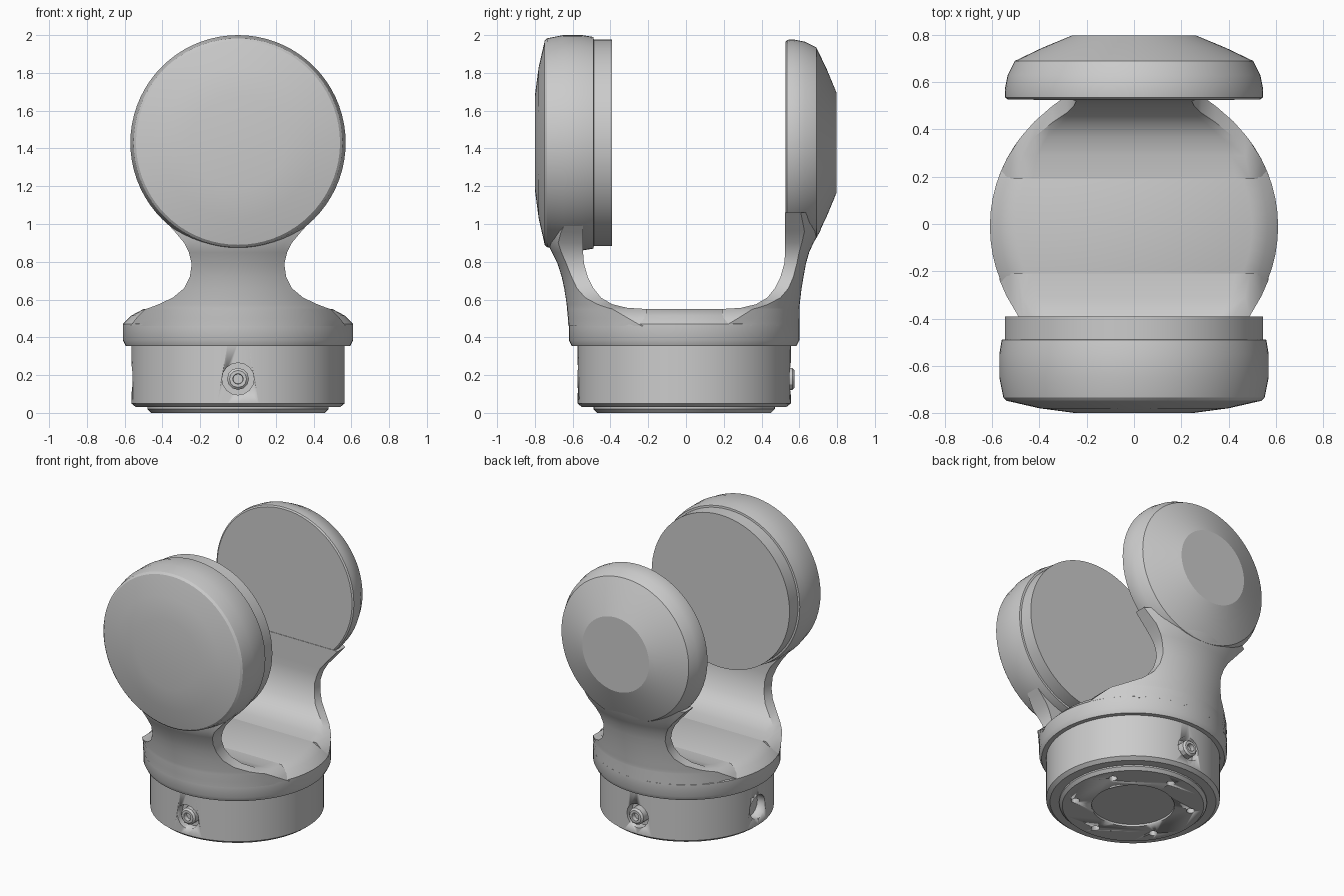
import bpy, bmesh, math
from mathutils import Matrix

if "Cube" in bpy.data.objects:
    bpy.data.objects.remove(bpy.data.objects["Cube"])

CY = -0.01      # base axis offset in y
HEAD_Z = 1.43   # height of the round heads


def finish(name, bm, angle=30):
    bmesh.ops.recalc_face_normals(bm, faces=bm.faces)
    me = bpy.data.meshes.new(name)
    bm.to_mesh(me)
    bm.free()
    ob = bpy.data.objects.new(name, me)
    bpy.context.collection.objects.link(ob)
    bpy.ops.object.select_all(action='DESELECT')
    ob.select_set(True)
    bpy.context.view_layer.objects.active = ob
    bpy.ops.object.shade_smooth_by_angle(angle=math.radians(angle))
    return ob


def lathe(name, profile, matrix, seg=64, angle=30):
    """Spin (radius, height) points round local z, capping both ends."""
    bm = bmesh.new()
    rings = [[bm.verts.new((r * math.cos(2 * math.pi * k / seg),
                            r * math.sin(2 * math.pi * k / seg), h))
              for k in range(seg)] for r, h in profile]
    for a, b in zip(rings, rings[1:]):
        for k in range(seg):
            j = (k + 1) % seg
            bm.faces.new((a[k], a[j], b[j], b[k]))
    bm.faces.new(rings[0])
    bm.faces.new(rings[-1])
    bm.transform(matrix)
    return finish(name, bm, angle)


def arm(name, side, sections, n=16):
    """Loft an arm: each section is (z, half width, inner y, outer y)."""
    bm = bmesh.new()
    rings = []
    for z, w, inner, outer in sections:
        xs = [w * (2 * k / n - 1) for k in range(n + 1)]
        out = [(x, max(math.sqrt(outer ** 2 - x * x), inner + 0.004)) for x in xs]
        pts = out + [(x, inner) for x in reversed(xs)]
        rings.append([bm.verts.new((x, side * y + CY, z)) for x, y in pts])
    for a, b in zip(rings, rings[1:]):
        for k in range(len(a)):
            j = (k + 1) % len(a)
            bm.faces.new((a[k], a[j], b[j], b[k]))
    bm.faces.new(rings[0])
    bm.faces.new(rings[-1])
    return finish(name, bm, 35)


base_at = Matrix.Translation((0, CY, 0))
# local z points along -y for the front head, +y for the back head
front_at = Matrix.Translation((0, 0, HEAD_Z)) @ Matrix.Rotation(math.radians(90), 4, 'X')
back_at = Matrix.Translation((0, 0, HEAD_Z)) @ Matrix.Rotation(math.radians(-90), 4, 'X')

# Base drum and collar
drum = lathe("base_drum", [(0.46, 0), (0.48, 0.02), (0.48, 0.03), (0.54, 0.03),
                           (0.565, 0.05), (0.565, 0.37)], base_at)
lathe("collar", [(0.55, 0.355), (0.595, 0.355), (0.61, 0.385), (0.61, 0.47),
                 (0.565, 0.515), (0.5, 0.55)], base_at)

# Fork arms: waisted necks with a filleted inner wall
neck = [(0.46, 0.57, 0.15), (0.50, 0.54, 0.2), (0.55, 0.49, 0.2), (0.556, 0.47, 0.3),
        (0.575, 0.42, 0.38), (0.61, 0.345, 0.44), (0.66, 0.285, 0.48),
        (0.72, 0.255, 0.51), (0.79, 0.245, 0.53), (0.85, 0.26, 0.535),
        (0.90, 0.285, 0.535), (0.96, 0.335, 0.535), (1.06, 0.425, 0.535)]
front_out = [.613, .615, .62, .62, .622, .627, .635, .648, .67, .70, .725, .732, .735]
back_out = [.610, .610, .61, .61, .612, .616, .622, .632, .645, .662, .685, .72, .75]
arm("front_arm", -1, [s + (o,) for s, o in zip(neck, front_out)])
arm("back_arm", 1, [s + (o,) for s, o in zip(neck, back_out)])

# Round heads
lathe("front_head", [(0.53, 0.485), (0.56, 0.49), (0.57, 0.55), (0.57, 0.65),
                     (0.553, 0.735), (0.54, 0.748), (0.40, 0.78), (0.25, 0.80)], front_at, 72, 25)
lathe("front_pad", [(0.547, 0.392), (0.547, 0.50)], front_at, 72)
lathe("back_head", [(0.535, 0.528), (0.545, 0.535), (0.547, 0.57), (0.535, 0.63),
                    (0.505, 0.69), (0.39, 0.745), (0.265, 0.797)], back_at, 72, 20)

# Holes in the base: three side sockets, six underside bolt holes, a shallow well
cut = bmesh.new()
sockets = {"front": -90, "back": 90, "left": 180}


def side_matrix(deg, r):
    return (Matrix.Translation((0, CY, 0.18)) @ Matrix.Rotation(math.radians(deg), 4, 'Z')
            @ Matrix.Translation((r, 0, 0)) @ Matrix.Rotation(math.radians(90), 4, 'Y'))


def add_cyl(r, depth, m, seg=16):
    bmesh.ops.create_cone(cut, cap_ends=True, segments=seg, radius1=r, radius2=r,
                          depth=depth, matrix=m)


for deg in sockets.values():
    add_cyl(0.085, 0.14, side_matrix(deg, 0.57))
for k in range(6):
    a = math.radians(60 * k + 30)
    add_cyl(0.028, 0.2, Matrix.Translation((0.38 * math.cos(a), CY + 0.38 * math.sin(a), 0)))
add_cyl(0.27, 0.03, base_at, 40)
cutter = finish("base_hole_cutter", cut)
cutter.hide_render = True
cutter.hide_set(True)
mod = drum.modifiers.new("holes", 'BOOLEAN')
mod.operation = 'DIFFERENCE'
mod.solver = 'EXACT'
mod.object = cutter

# Set screws inside the front and back sockets
for label, deg, tip in (("front", -90, 0.565), ("back", 90, 0.585)):
    lathe(label + "_screw", [(0.058, -0.1), (0.058, -0.012), (0.045, 0), (0.028, 0), (0.026, -0.03)],
          side_matrix(deg, tip), 12)
